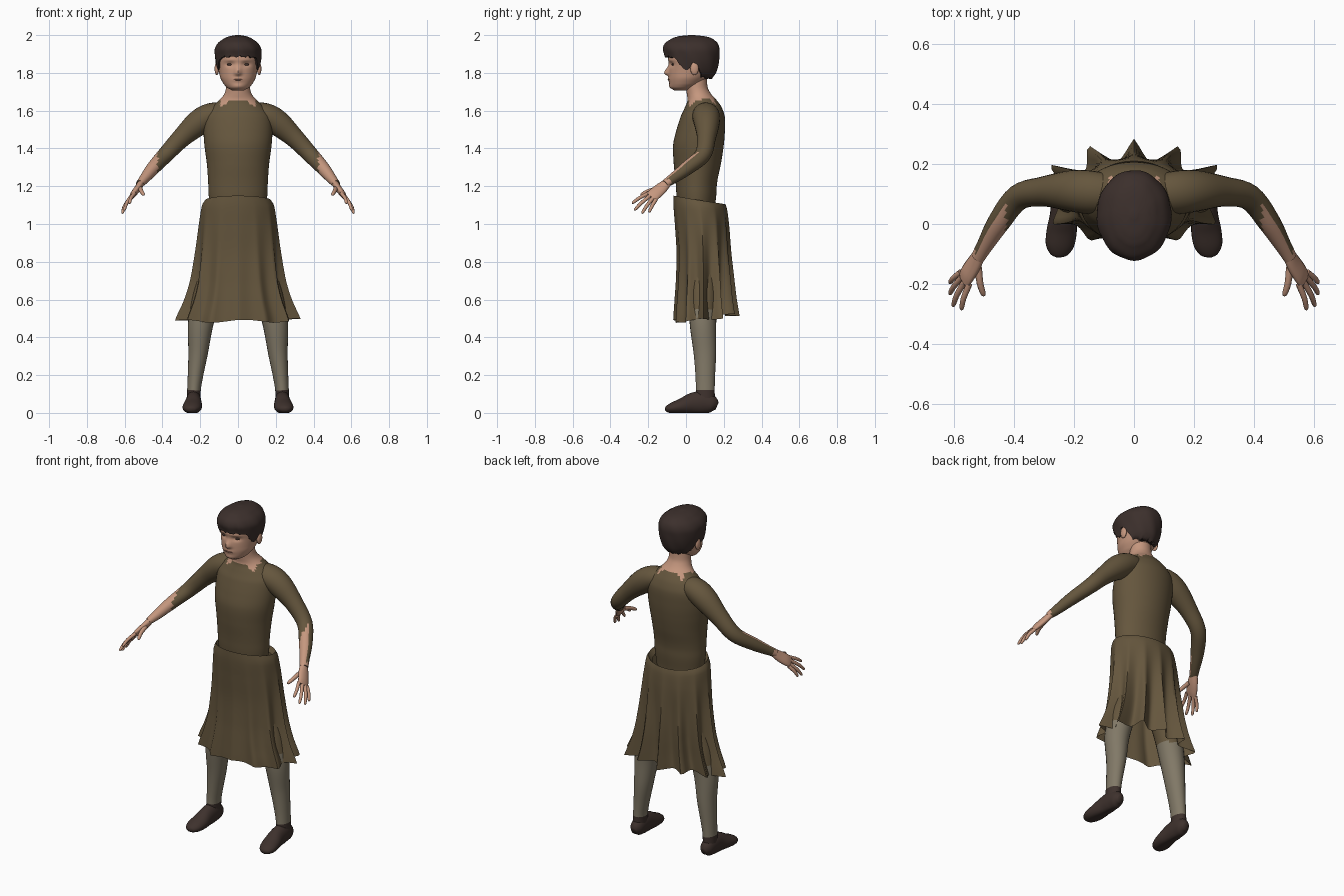
import bpy, bmesh, math
from mathutils import Vector

cube = bpy.data.objects.get("Cube")
if cube:
    bpy.data.objects.remove(cube)


def material(name, *rgb):
    m = bpy.data.materials.new(name)
    m.use_nodes = True
    m.diffuse_color = (*rgb, 1)
    m.node_tree.nodes["Principled BSDF"].inputs["Base Color"].default_value = (*rgb, 1)
    return m


DRESS = material("brown cloth", 0.13, 0.093, 0.047)
SKIN = material("skin", 0.56, 0.31, 0.21)
HAIR = material("dark hair", 0.045, 0.029, 0.025)
STOCKING = material("grey stocking", 0.22, 0.19, 0.135)
SHOE = material("dark leather", 0.048, 0.031, 0.026)
LIP = material("lip", 0.3, 0.14, 0.1)
EYE = material("dark eye", 0.05, 0.03, 0.025)


def smooth(ob):
    bpy.ops.object.select_all(action="DESELECT")
    ob.select_set(True)
    bpy.context.view_layer.objects.active = ob
    bpy.ops.object.shade_smooth_by_angle(angle=math.radians(60))


def at(rows, key):
    """Smoothly interpolate rows whose first entry is a rising key."""
    i = 0
    while i < len(rows) - 2 and key > rows[i + 1][0]:
        i += 1
    p0, p1, p2, p3 = (rows[min(max(j, 0), len(rows) - 1)] for j in range(i - 1, i + 3))
    t = min(max((key - p1[0]) / (p2[0] - p1[0]), 0), 1)
    return [0.5 * (2 * b + (c - a) * t + (2 * a - 5 * b + 4 * c - d) * t * t
                   + (3 * b - a - 3 * c + d) * t ** 3)
            for a, b, c, d in zip(p0[1:], p1[1:], p2[1:], p3[1:])]


def grid(name, func, n, seg, mats, rule=None, caps=True):
    """Closed rings of points func(u, angle) skinned into a tube."""
    bm = bmesh.new()
    rings = [[bm.verts.new(func(i / n, 2 * math.pi * j / seg)) for j in range(seg)]
             for i in range(n + 1)]
    for r, q in zip(rings, rings[1:]):
        for j in range(seg):
            k = (j + 1) % seg
            bm.faces.new((r[j], r[k], q[k], q[j]))
    if caps:
        bm.faces.new(rings[0])
        bm.faces.new(rings[-1])
    bmesh.ops.recalc_face_normals(bm, faces=bm.faces)
    bm.normal_update()
    if rule:
        for f in bm.faces:
            f.material_index = int(rule(f.calc_center_median(), f.normal))
    me = bpy.data.meshes.new(name)
    bm.to_mesh(me)
    bm.free()
    for m in mats:
        me.materials.append(m)
    ob = bpy.data.objects.new(name, me)
    bpy.context.collection.objects.link(ob)
    smooth(ob)
    return ob


def outline(rows, z, a):
    """Point at height z, angle a (0 = front) on rows of (z, half width, front, back)."""
    w, f, b = at(rows, z)
    return Vector((w * math.sin(a), (f + b) / 2 - (b - f) / 2 * math.cos(a), z))


def tube(name, pts, ref, mats, s=1, rule=None, seg=16, per=5, floor=None):
    """Tube along (x, y, z, radius along ref, radius across); s = -1 mirrors it."""
    rows = [(i, *p) for i, p in enumerate(pts)]
    last = len(pts) - 1

    def point(u, a):
        k = u * last
        x, y, z, ra, rb = at(rows, k)
        tan = (Vector(at(rows, min(k + 0.1, last))[:3])
               - Vector(at(rows, max(k - 0.1, 0))[:3])).normalized()
        side = Vector(ref)
        side = (side - tan * side.dot(tan)).normalized()
        p = Vector((x, y, z)) + side * ra * math.cos(a) + tan.cross(side) * rb * math.sin(a)
        if floor is not None:
            p.z = max(p.z, floor)
        return (p.x * s, p.y, p.z)
    return grid(name, point, last * per, seg, mats, rule)


def ellipsoid(name, loc, size, mat):
    bpy.ops.mesh.primitive_uv_sphere_add(segments=16, ring_count=10, location=loc)
    ob = bpy.context.object
    ob.name = name
    ob.scale = size
    ob.data.materials.append(mat)
    smooth(ob)


# Torso with neck; the collar is a ragged colour edge
TORSO = [(1.06, .145, -.04, .15), (1.15, .155, -.05, .16), (1.22, .158, -.055, .165),
         (1.32, .165, -.065, .185), (1.42, .178, -.068, .2), (1.5, .182, -.05, .206),
         (1.57, .175, -.028, .205), (1.62, .14, -.005, .188), (1.655, .1, .008, .163),
         (1.685, .074, .005, .135), (1.72, .063, 0, .115), (1.79, .06, 0, .11)]


def collar(c, n):
    a = math.atan2(c.x, 0.085 - c.y)
    spike = max(0, 1 - abs(abs(a) - 0.9) / 0.3) + max(0, 1 - abs(abs(a) - 2.3) / 0.25)
    return c.z > 1.65 + 0.01 * (1 - math.cos(a)) - 0.035 * spike


grid("torso", lambda u, a: outline(TORSO, 1.06 + 0.73 * u, a), 70, 48, [DRESS, SKIN], collar)

# Skirt with a rolled waist and pleats that deepen toward the back hem
SKIRT = [(.48, .3, -.062, .25), (.6, .258, -.056, .24), (.7, .233, -.05, .235),
         (.85, .216, -.048, .228), (1.0, .203, -.058, .224), (1.1, .19, -.066, .212),
         (1.15, .163, -.066, .175)]


def skirt(u, a):
    back = (1 - math.cos(a)) / 2
    top = 1.15 - 0.045 * back
    hem = 0.485 + 0.035 * back ** 2 + 0.008 * math.sin(5 * a + 1)
    t = max(0, (u - 0.06) / 0.94)
    p = outline(SKIRT, top + (hem - top) * t, a)
    fold = 1 - 2 * abs(math.sin(6 * a + 0.25 * math.sin(2 * a)))
    depth = (0.006 + 0.03 * back + 0.014 * abs(math.sin(a))) * t ** 1.3
    p += Vector((math.sin(a), -math.cos(a), 0)) * fold * depth
    if u < 0.05:
        roll = 1 - u / 0.06
        p.x *= 1 - 0.12 * roll
        p.y = 0.06 + (p.y - 0.06) * (1 - 0.12 * roll)
        p.z -= 0.03 * roll
    return p


grid("skirt", skirt, 34, 120, [DRESS], caps=False)

# Head with nose, sockets, lips and chin pushed out of the surface
HEAD = [(1.706, .03, -.062, .02), (1.72, .056, -.08, .045), (1.74, .075, -.087, .08),
        (1.77, .092, -.09, .11), (1.8, .1, -.091, .135), (1.84, .108, -.09, .15),
        (1.88, .112, -.094, .155), (1.92, .11, -.09, .155), (1.96, .085, -.06, .13),
        (1.985, .045, -.02, .09)]


def bump(p, x, z, sx, sz):
    return math.exp(-((p.x - x) / sx) ** 2 - ((p.z - z) / sz) ** 2)


def head(u, a):
    p = outline(HEAD, 1.706 + 0.279 * u, a)
    if math.cos(a) > 0:
        push = 0.025 * bump(p, 0, 1.798, .015, .012 if p.z < 1.798 else .032)
        push += 0.005 * bump(p, 0, 1.766, .028, .012) + 0.005 * bump(p, 0, 1.728, .03, .012)
        for s in (1, -1):
            push -= 0.011 * bump(p, s * .042, 1.845, .022, .013)
            push += 0.003 * bump(p, s * .042, 1.868, .03, .008)
        p.y -= push
    return p


grid("head", head, 56, 64, [SKIN])
ellipsoid("mouth", (0, -.0915, 1.764), (.027, .006, .0035), LIP)

# Cropped hair: cap with an edge following brow, sideburn, ear and nape
CROWN = [(1.765, .085, -.1, .135), (1.8, .105, -.1, .158), (1.85, .118, -.104, .172),
         (1.9, .124, -.115, .178), (1.93, .122, -.121, .178), (1.96, .104, -.108, .166),
         (1.985, .07, -.07, .135), (1.995, .043, -.035, .095), (2.0, .012, .015, .045)]
EDGE = [(0, 1.886), (30, 1.885), (52, 1.875), (68, 1.825), (80, 1.818), (95, 1.855),
        (115, 1.79), (135, 1.776), (180, 1.772)]


def hair(u, a):
    low = at(EDGE, math.degrees(min(a, 2 * math.pi - a)))[0]
    low += 0.004 * math.sin(17 * a) + 0.003 * math.sin(29 * a)
    t = max(0, (u - 0.08) / 0.92)
    p = outline(CROWN, low + (2.0 - low) * math.sin(t * math.pi / 2), a)
    lock = 0.002 * math.sin(9 * a + 30 * p.z) * (1 - t)
    p += Vector((math.sin(a), -math.cos(a), 0)) * lock
    if u < 0.05:
        p.x *= 0.85
        p.y = 0.03 + (p.y - 0.03) * 0.85
    return p


grid("hair", hair, 26, 72, [HAIR])

# Fingers: knuckle to tip
FINGERS = {"index": ((.548, -.2, 1.162), (.575, -.286, 1.11)),
           "middle": ((.564, -.192, 1.148), (.603, -.274, 1.073)),
           "ring": ((.572, -.176, 1.136), (.614, -.234, 1.056)),
           "little": ((.575, -.16, 1.128), (.614, -.196, 1.062)),
           "thumb": ((.518, -.145, 1.19), (.5, -.24, 1.155))}

for s, side in ((1, "left"), (-1, "right")):
    # Face details
    ellipsoid(side + "_eye", (s * .043, -.069, 1.844), (.016, .007, .0065), EYE)
    ellipsoid(side + "_ear", (s * .112, .045, 1.822), (.012, .022, .034), SKIN)

    # Arm: long sleeve, open along the inner top of the forearm
    def bare(c, n):
        open_side = n.dot(Vector((-.48 * s, -.65, .6)))
        return abs(c.x) > 0.425 and (open_side > 0.3 or abs(c.x) > 0.528)

    tube(side + "_arm", [(.06, .1, 1.585, .06, .055), (.14, .105, 1.575, .072, .066),
                         (.21, .11, 1.535, .068, .068), (.3, .108, 1.455, .05, .052),
                         (.385, .088, 1.365, .043, .043), (.45, .005, 1.295, .038, .036),
                         (.495, -.07, 1.24, .028, .027), (.52, -.112, 1.212, .024, .02)],
         (0, 1, .2), [DRESS, SKIN], s, bare, seg=24)

    # Hand
    tube(side + "_palm", [(.51, -.095, 1.222, .022, .018), (.53, -.13, 1.19, .033, .018),
                          (.553, -.165, 1.16, .036, .016), (.566, -.187, 1.142, .034, .01)],
         (.025, .045, -.04), [SKIN], s)
    for name, (base, tip) in FINGERS.items():
        b, t = Vector(base), Vector(tip)
        r = 0.0125 if name == "thumb" else 0.0105
        mid = b.lerp(t, 0.55) + Vector((0.004, 0, 0.004))
        tube(f"{side}_{name}_finger", [(*b, r, r), (*mid, r * .9, r * .9),
                                       (*b.lerp(t, .92), r * .7, r * .7), (*t, .002, .002)],
             (1, .2, 0), [SKIN], s, seg=10, per=3)

    # Leg: covered thigh, stocking, shoe top
    tube(side + "_leg", [(.09, .09, 1.0, .09, .1), (.125, .09, .75, .08, .08),
                         (.17, .09, .6, .074, .076), (.198, .09, .47, .067, .07),
                         (.211, .1, .32, .052, .06), (.225, .102, .2, .041, .052),
                         (.233, .102, .12, .036, .05), (.235, .102, .04, .038, .052)],
         (1, 0, 0), [DRESS, STOCKING, SHOE], s,
         lambda c, n: (c.z < 0.545) + (c.z < 0.12), seg=24, per=8)
    tube(side + "_shoe", [(.234, .164, .035, .018, .02), (.234, .14, .045, .036, .045),
                          (.235, .09, .055, .041, .06), (.236, .035, .05, .043, .056),
                          (.24, -.02, .036, .05, .042), (.247, -.07, .026, .047, .03),
                          (.251, -.1, .02, .03, .018), (.252, -.11, .018, .01, .008)],
         (1, 0, 0), [SHOE], s, seg=24, floor=0.0)
